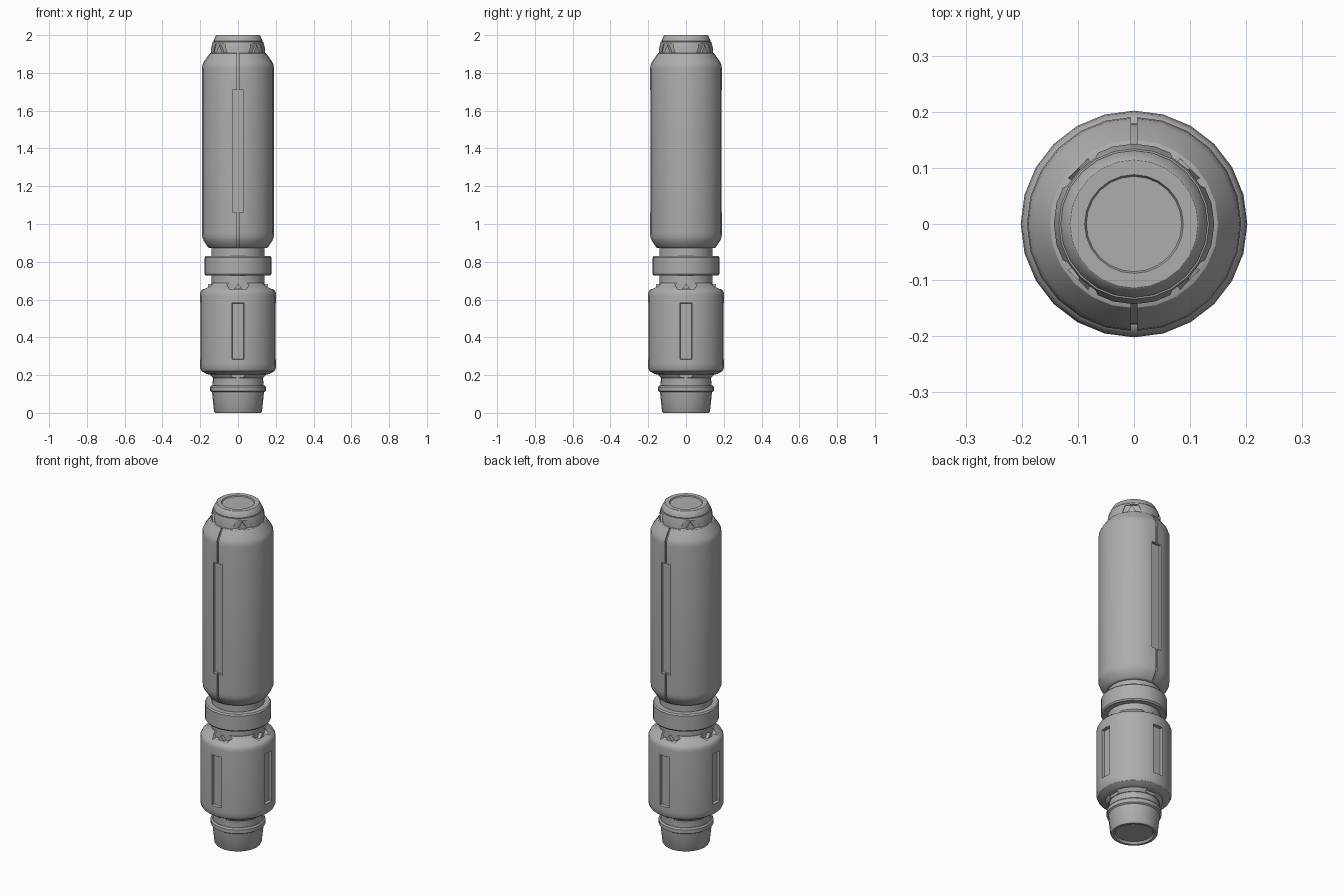
import bpy
import bmesh
from math import cos, sin, pi, radians

if "Cube" in bpy.data.objects:
    bpy.data.objects.remove(bpy.data.objects["Cube"], do_unlink=True)

SIDES = 24
QUARTERS = [i * pi / 2 for i in range(4)]
DIAGONALS = [a + pi / 4 for a in QUARTERS]
FRONT_BACK = [-pi / 2, pi / 2]

metal = bpy.data.materials.new("grey_metal")
metal.use_nodes = True
grey = (0.42, 0.42, 0.42, 1)
metal.diffuse_color = grey
metal.node_tree.nodes["Principled BSDF"].inputs["Base Color"].default_value = grey


def finish(name, bm):
    bmesh.ops.recalc_face_normals(bm, faces=bm.faces)
    mesh = bpy.data.meshes.new(name)
    bm.to_mesh(mesh)
    bm.free()
    mesh.materials.append(metal)
    obj = bpy.data.objects.new(name, mesh)
    bpy.context.collection.objects.link(obj)
    return obj


def smooth(obj, angle=32):
    bpy.ops.object.select_all(action="DESELECT")
    obj.select_set(True)
    bpy.context.view_layer.objects.active = obj
    bpy.ops.object.shade_smooth_by_angle(angle=radians(angle))


def lathe(name, profile):
    """Solid of revolution from (radius, height) pairs, capped at both ends."""
    bm = bmesh.new()
    rings = [[bm.verts.new((r * cos(2 * pi * i / SIDES), r * sin(2 * pi * i / SIDES), z))
              for i in range(SIDES)] for r, z in profile]
    for a, b in zip(rings, rings[1:]):
        for i in range(SIDES):
            j = (i + 1) % SIDES
            bm.faces.new((a[i], a[j], b[j], b[i]))
    bm.faces.new(rings[0])
    bm.faces.new(rings[-1])
    return finish(name, bm)


def prisms(name, outline, near, far, angles, taper=0.0, sideways=False):
    """Prisms around the axis: (tangent, z) outline run outward,
    or (radius, z) outline run along the tangent when sideways."""
    bm = bmesh.new()
    mid = sum(z for _, z in outline) / len(outline)
    for a in angles:
        ends = []
        for depth, inset in ((near, taper), (far, 0)):
            ring = []
            for u, z in outline:
                if inset:
                    u -= inset if u > 0 else -inset
                    z -= inset if z > mid else -inset
                r, t = (u, depth) if sideways else (depth, u)
                ring.append(bm.verts.new((r * cos(a) - t * sin(a),
                                          r * sin(a) + t * cos(a), z)))
            ends.append(ring)
        n = len(outline)
        for i in range(n):
            j = (i + 1) % n
            bm.faces.new((ends[0][i], ends[0][j], ends[1][j], ends[1][i]))
        bm.faces.new(ends[0])
        bm.faces.new(ends[1])
    return finish(name, bm)


def cut(obj, *cutters):
    for c in cutters:
        mod = obj.modifiers.new("cut", "BOOLEAN")
        mod.operation = "DIFFERENCE"
        mod.solver = "EXACT"
        mod.object = c
    bpy.context.view_layer.update()
    graph = bpy.context.evaluated_depsgraph_get()
    mesh = bpy.data.meshes.new_from_object(obj.evaluated_get(graph))
    obj.modifiers.clear()
    obj.data = mesh
    for c in cutters:
        bpy.data.objects.remove(c, do_unlink=True)


def slot(half, low, high):
    return [(-half, low), (half, low), (half, high), (-half, high)]


def trapezoid(low_half, high_half, low, high):
    return [(-low_half, low), (low_half, low), (high_half, high), (-high_half, high)]


# Tapered foot with a sunken underside and a raised ring
foot = lathe("foot", [(0.1, 0.012), (0.108, 0), (0.122, 0), (0.127, 0.008), (0.138, 0.112)])
foot_ring = lathe("foot_ring", [(0.138, 0.11), (0.147, 0.116), (0.147, 0.138), (0.14, 0.146)])
foot_neck = lathe("foot_neck", [(0.135, 0.14), (0.133, 0.185), (0.14, 0.22)])

# Lower collar with four notches
lower_collar = lathe("lower_collar", [(0.137, 0.186), (0.153, 0.203), (0.158, 0.22)])
cut(lower_collar, prisms("notches", trapezoid(0.045, 0.03, 0.17, 0.207), 0.136, 0.2, QUARTERS))

# Lower body with four long slots and notched shoulder
lower_body = lathe("lower_body", [
    (0.152, 0.203), (0.168, 0.207), (0.194, 0.222), (0.201, 0.236), (0.202, 0.26),
    (0.202, 0.62), (0.2, 0.637), (0.193, 0.65), (0.165, 0.667), (0.153, 0.677), (0.145, 0.688)])
cut(lower_body,
    prisms("slots", slot(0.035, 0.28, 0.585), 0.182, 0.25, QUARTERS, taper=0.005),
    prisms("notches", trapezoid(0.045, 0.075, 0.657, 0.7), 0.137, 0.25, QUARTERS))
shoulder_teeth = prisms("shoulder_teeth", [(-0.022, 0.655), (0.022, 0.655), (0, 0.683)],
                        0.13, 0.158, QUARTERS)

# Waist and its broad ring
waist = lathe("waist", [(0.141, 0.65), (0.141, 0.9)])
waist_ring = lathe("waist_ring", [
    (0.14, 0.728), (0.171, 0.728), (0.177, 0.736), (0.177, 0.822), (0.171, 0.83), (0.14, 0.83)])

# Upper body with a seam and a long slot on front and back
body_profile = [(0.15, 0.872), (0.158, 0.876), (0.182, 0.912), (0.189, 0.93), (0.191, 0.95),
                (0.191, 1.82), (0.189, 1.84), (0.182, 1.857), (0.15, 1.903), (0.14, 1.907)]
upper_body = lathe("upper_body", body_profile)
seam = [(r - 0.012, z) for r, z in body_profile]
seam = [(seam[0][0], 0.85)] + seam + [(seam[-1][0], 1.95), (0.25, 1.95), (0.25, 0.85)]
cut(upper_body,
    prisms("seams", seam, -0.005, 0.005, FRONT_BACK, sideways=True),
    prisms("slots", slot(0.03, 1.06, 1.71), 0.172, 0.25, FRONT_BACK))

# Notched neck with pointed teeth on the diagonals
neck_core = lathe("neck_core", [(0.128, 1.88), (0.126, 1.965)])
neck_collar = lathe("neck_collar", [(0.143, 1.895), (0.143, 1.93), (0.134, 1.964), (0.12, 1.966)])
cut(neck_collar, prisms("notches", trapezoid(0.06, 0.036, 1.88, 1.953), 0.127, 0.2, DIAGONALS))
neck_teeth = prisms("neck_teeth", [(-0.028, 1.9), (0.028, 1.9), (0, 1.948)],
                    0.12, 0.141, DIAGONALS)

# End cap with a sunken disc
end_cap = lathe("end_cap", [(0.126, 1.955), (0.131, 1.968), (0.128, 1.976), (0.117, 1.998),
                            (0.114, 2.0), (0.088, 2.0), (0.085, 1.994)])

for part in (foot, foot_ring, foot_neck, lower_collar, lower_body, waist, waist_ring,
             upper_body, neck_core, neck_collar, end_cap):
    smooth(part)
